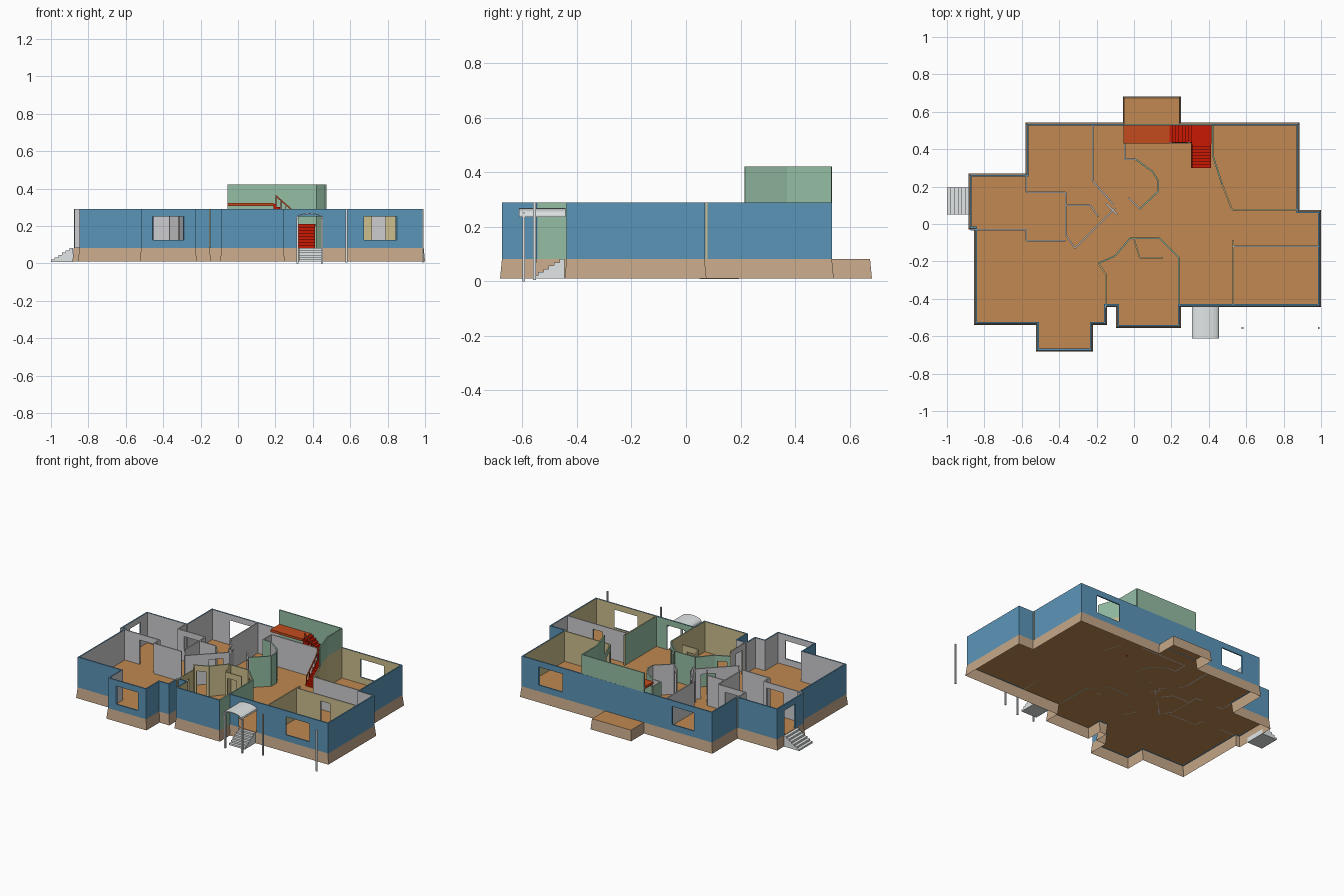
import bpy, bmesh, math
from mathutils import Vector

if "Cube" in bpy.data.objects:
    bpy.data.objects.remove(bpy.data.objects["Cube"])

# ---- colours (sRGB converted to linear) ----
PALETTE = {"blue": (.36, .58, .72), "wood": (.75, .53, .32), "beige": (.77, .65, .53),
           "green": (.58, .74, .64), "tan": (.80, .74, .55), "grey": (.80, .80, .81),
           "white": (.88, .90, .90), "red": (.78, .12, .04), "rust": (.76, .30, .14)}
MATS = {}
for n, c in PALETTE.items():
    MATS[n] = bpy.data.materials.new(n)
    MATS[n].diffuse_color = tuple(v ** 2.2 for v in c) + (1,)

FLOOR, TOP, LINTEL, SILL = .082, .29, .25, .125


def finish(name, bm, mats, fix=True):
    if fix:
        bmesh.ops.recalc_face_normals(bm, faces=bm.faces)
    me = bpy.data.meshes.new(name)
    bm.to_mesh(me)
    bm.free()
    for m in mats:
        me.materials.append(MATS[m])
    ob = bpy.data.objects.new(name, me)
    bpy.context.collection.objects.link(ob)


def prism(name, prof, origin, d, w, mat):
    """Profile (u, z) in the vertical plane along d, extruded sideways by w."""
    bm = bmesh.new()
    o, d = Vector(origin), Vector(d)
    side = Vector((-d.y, d.x))
    rings = []
    for s in (0, w):
        rings.append([bm.verts.new((*(o + d * u + side * s), z)) for u, z in prof])
        bm.faces.new(rings[-1])
    for i in range(len(prof)):
        bm.faces.new((rings[0][i - 1], rings[0][i], rings[1][i], rings[1][i - 1]))
    finish(name, bm, [mat])


def box(name, x0, x1, y0, y1, z0, z1, mat):
    w = x1 - x0
    prism(name, [(0, z0), (w, z0), (w, z1), (0, z1)], (x0, y0), (1, 0), y1 - y0, mat)


def stairs(name, origin, d, w, run, z0, z1, n, mat, under):
    """Zigzag flight climbing along d; under = underside height at the top end."""
    prof = [(0, z0)]
    for i in range(n):
        z = z0 + (z1 - z0) * (i + 1) / n
        prof += [(run * i / n, z), (run * (i + 1) / n, z)]
    prof.append((run, under))
    if under > z0:
        prof.append((run / n, z0))
    prism(name, prof, origin, d, w, mat)


def handrail(name, origin, d, run, z0, z1):
    """Sloping rail with balusters over a flight."""
    prism(name + "_rail", [(0, z0), (run, z1), (run, z1 + .01), (0, z0 + .01)], origin, d, .006, "rust")
    for i in range(5):
        u = (run - .005) * i / 4
        z = z0 + (z1 - z0) * u / run
        prism(f"{name}_baluster_{i}", [(u, z - .06), (u + .004, z - .06), (u + .004, z), (u, z)],
              origin, d, .004, "red")


def wall(name, a, b, a2, b2, ca, cb, hole=None, z0=FLOOR, z1=TOP):
    """Wall between edge a-b (colour ca) and a2-b2 (colour cb); hole = (f0, f1, sill)."""
    bm = bmesh.new()

    def piece(f0, f1, lo, hi):
        if hi - lo < 1e-4:
            return
        pts = [a.lerp(b, f0), a.lerp(b, f1), a2.lerp(b2, f1), a2.lerp(b2, f0)]
        low, high = ([bm.verts.new((p.x, p.y, z)) for p in pts] for z in (lo, hi))
        bm.faces.new(low)
        bm.faces.new(high)
        for i in range(4):
            j = (i + 1) % 4
            bm.faces.new((low[i], low[j], high[j], high[i])).material_index = int(i == 2)
    if hole:
        f0, f1, sill = hole
        piece(0, f0, z0, z1)
        piece(f0, f1, z0, sill)
        piece(f0, f1, LINTEL, z1)
        piece(f1, 1, z0, z1)
    else:
        piece(0, 1, z0, z1)
    finish(name, bm, [ca, cb])


def inset(pts, t):
    """Move a counter-clockwise outline inwards by t with mitred corners."""
    out = []
    for i, p in enumerate(pts):
        e0, e1 = (p - pts[i - 1]).normalized(), (pts[(i + 1) % len(pts)] - p).normalized()
        n0, n1 = Vector((-e0.y, e0.x)), Vector((-e1.y, e1.x))
        out.append(p + (n0 + n1) * (t / (1 + n0.dot(n1))))
    return out


def win(f0, f1): return (f0, f1, SILL)
def door(f0, f1): return (f0, f1, FLOOR)


# ---- outer walls: walk round the plan, one axis move per wall ----
MOVES = [("x", -.525, "grey"), ("y", -.682, "grey"), ("x", -.22, "grey", win(.21, .79)), ("y", -.54, "grey"),
         ("x", -.145, "grey"), ("y", -.445, "grey"), ("x", -.095, "grey"), ("y", -.555, "tan"),
         ("x", .25, "tan"), ("y", -.445, "tan"), ("x", .53, "green", door(.25, .71)),
         ("x", 1, "tan", win(.31, .69)), ("y", -.12, "tan"), ("y", .075, "grey"), ("x", .885, "grey"),
         ("y", .542, "tan"), ("x", .42, "tan", win(.28, .68)), ("x", .25, "green"), ("x", -.06, "green"),
         ("x", -.22, "grey"), ("x", -.58, "grey", win(.14, .61)), ("y", .27, "grey"), ("x", -.885, "grey"),
         ("y", -.03, "grey", door(.28, .70)), ("x", -.855, "grey"), ("y", -.54, "grey")]
corners = [Vector((-.855, -.54))]
for axis, value, *_ in MOVES[:-1]:
    p = corners[-1].copy()
    setattr(p, axis, value)
    corners.append(p)
outer, inner = inset(corners, .007), inset(corners, .016)
for i, (_, _, colour, *hole) in enumerate(MOVES):
    j = (i + 1) % len(MOVES)
    wall(f"outer_wall_{i}", outer[i], outer[j], inner[i], inner[j], "blue", colour, *hole)

# ---- floor and flared skirt, including the back terrace ----
k = 1 + next(i for i, p in enumerate(corners) if abs(p.x - .25) < .001 and p.y > .5)
plan = corners[:k] + [Vector((.25, .682)), Vector((-.06, .682))] + corners[k:]
upper = inset(plan, .007)
bm = bmesh.new()
bm.faces.new([bm.verts.new((p.x, p.y, FLOOR)) for p in upper])
finish("floor", bm, ["wood"], fix=False)
bm = bmesh.new()
lo = [bm.verts.new((p.x, p.y, .01)) for p in plan]
hi = [bm.verts.new((p.x, p.y, FLOOR)) for p in upper]
for i in range(len(plan)):
    bm.faces.new((lo[i - 1], lo[i], hi[i], hi[i - 1]))
finish("foundation_skirt", bm, ["beige"], fix=False)


# ---- inner walls: chains of points, colours on the left and right of travel ----
def chain(name, pts, left="grey", right="grey", doors={}, **heights):
    pts = [Vector(p) for p in pts]
    for i, (p, q) in enumerate(zip(pts, pts[1:])):
        d = (q - p).normalized()
        n = Vector((-d.y, d.x)) * .004
        wall(f"{name}_{i}", p + n, q + n, p - n, q - n, left, right, doors.get(i), **heights)


chain("back_bedroom_wall", [(-.22, .53), (-.22, .23), (-.11, .105)], doors={1: door(.2, .7)})
chain("bathroom_wall", [(-.365, .17), (-.365, -.06), (-.315, -.13), (-.1, .085)], doors={2: door(.5, .8)})
chain("bathroom_divider", [(-.365, .1), (-.235, .1), (-.19, .04)])
chain("bathroom_nib", [(-.15, .11), (-.09, .05)])
chain("side_hall_front_wall", [(-.875, -.03), (-.575, -.03), (-.575, -.09), (-.365, -.09)],
      doors={0: door(.5, .93)})
chain("side_hall_back_wall", [(-.575, .265), (-.575, .17), (-.365, .17)], doors={1: door(.22, .75)})
chain("closet_wall", [(.3, .435), (-.05, .435), (-.05, .345), (.01, .345)], "grey", "green")
chain("closet_bay", [(.01, .345), (.1, .28), (.13, .23), (.13, .175), (.03, .08)], "green", "grey")
chain("closet_front", [(.03, .08), (-.03, .14)], doors={0: door(.2, .8)})
chain("front_room_wall", [(-.19, -.21), (-.1, -.17), (-.02, -.075), (.135, -.075), (.24, -.18), (.24, -.545)],
      "green", "tan", {0: door(.2, .8), 3: door(.2, .7)})
chain("front_room_closet", [(0, -.08), (.03, -.18), (.155, -.18)], "tan", "tan", {1: door(.15, .7)})
chain("front_room_side", [(-.19, -.21), (-.15, -.27), (-.15, -.45)], "tan", "grey", {1: door(.3, .7)})
chain("right_bedroom_back", [(.53, -.12), (.985, -.12)], "grey", "tan", {0: door(.41, .57)})
chain("right_bedroom_side", [(.53, -.085), (.53, -.435)], "tan", "green")
chain("back_right_room_front", [(.525, .075), (.88, .075)], "tan", "grey")
stairwell = [(.42, .53), (.42, .37), (.47, .215)]
chain("stairwell_wall", stairwell + [(.525, .075)], "tan", "green", {2: door(.25, .9)})
chain("stairwell_upper_wall", [(-.055, .531)] + stairwell, "green", "green", z0=TOP, z1=.422)

# ---- gallery and red staircase ----
box("gallery_platform", -.055, .19, .43, .528, .308, .324, "rust")
stairs("upper_flight", (.31, .435), (-1, 0), -.093, .12, .21, .318, 7, "red", .29)
box("stair_landing", .305, .415, .43, .528, .198, .21, "red")
stairs("lower_flight", (.305, .3), (0, 1), -.108, .13, FLOOR, .21, 8, "red", .185)
handrail("upper_flight", (.31, .438), (-1, 0), .11, .262, .358)
handrail("lower_flight", (.312, .3), (0, 1), .13, .135, .262)

# ---- front porch: steps, posts, arched canopy ----
stairs("front_steps", (.445, -.562), (0, 1), .12, .117, .01, FLOOR, 6, "white", .01)
arc = [(.0725 - .0725 * math.cos(math.pi * i / 10), .026 * math.sin(math.pi * i / 10)) for i in range(11)]
prism("porch_canopy", [(u, .243 + s) for u, s in arc] + [(u, .237 + s) for u, s in reversed(arc)],
      (.31, -.612), (1, 0), .17, "white")
for side, x in (("left", .319), ("right", .449)):
    box(f"porch_post_{side}", x - .005, x + .005, -.6, -.59, 0, .25, "white")
    box(f"canopy_beam_{side}", x - .005, x + .005, -.612, -.442, .236, .248, "white")
for side, x in (("left", .58), ("right", .988)):
    box(f"veranda_post_{side}", x - .005, x + .005, -.561, -.551, .005, TOP, "white")

# ---- side entrance steps ----
stairs("side_steps", (-1, .195), (1, 0), -.145, .118, .008, FLOOR, 6, "white", .008)

for m in bpy.data.materials:
    if m.users and not m.is_grease_pencil:
        m.use_nodes = True
        m.node_tree.nodes["Principled BSDF"].inputs["Base Color"].default_value = m.diffuse_color
